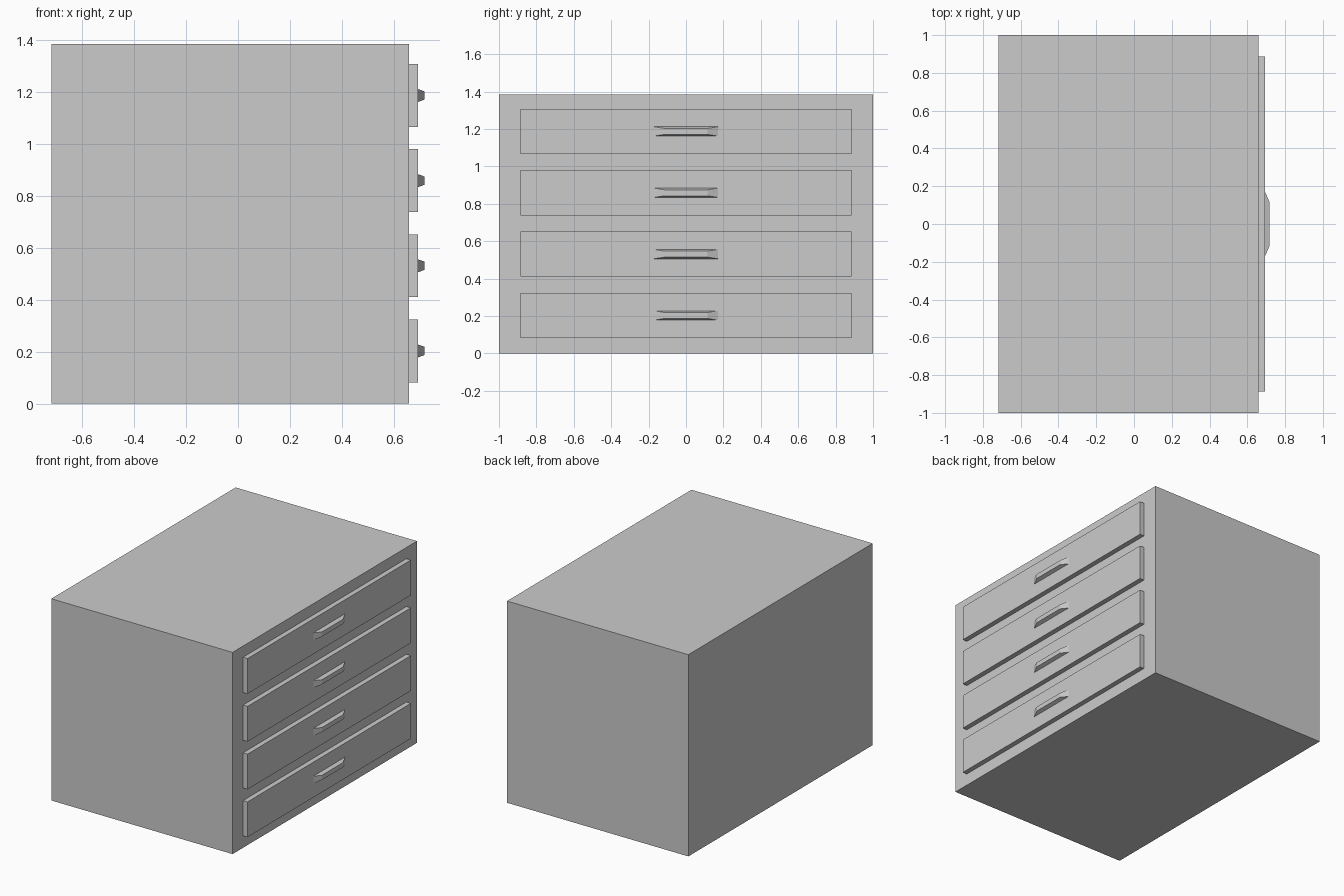
import bpy
import bmesh

if "Cube" in bpy.data.objects:
    bpy.data.objects.remove(bpy.data.objects["Cube"])


def tapered_block(name, x0, x1, z, base, tip=None):
    """Block running along +x; base and tip are (half width y, half height z)."""
    tip = tip or base
    bm = bmesh.new()
    rings = []
    for x, (hy, hz) in ((x0, base), (x1, tip)):
        rings.append([bm.verts.new((x, sy * hy, z + sz * hz))
                      for sy, sz in ((-1, -1), (1, -1), (1, 1), (-1, 1))])
    a, b = rings
    bm.faces.new(a[::-1])
    bm.faces.new(b)
    for i in range(4):
        j = (i + 1) % 4
        bm.faces.new((a[i], a[j], b[j], b[i]))
    bmesh.ops.recalc_face_normals(bm, faces=bm.faces)
    mesh = bpy.data.meshes.new(name)
    bm.to_mesh(mesh)
    bm.free()
    obj = bpy.data.objects.new(name, mesh)
    bpy.context.collection.objects.link(obj)
    return obj


# Cabinet body
tapered_block("cabinet_body", -0.718, 0.659, 0.6925, (1.0, 0.6925))

# Four drawer fronts with tapered handles
for i in range(4):
    z = 0.203 + 0.328 * i
    tapered_block(f"drawer_front_{i + 1}", 0.659, 0.693, z, (0.886, 0.121))
    tapered_block(f"drawer_handle_{i + 1}", 0.693, 0.718, z, (0.172, 0.025), (0.115, 0.016))
